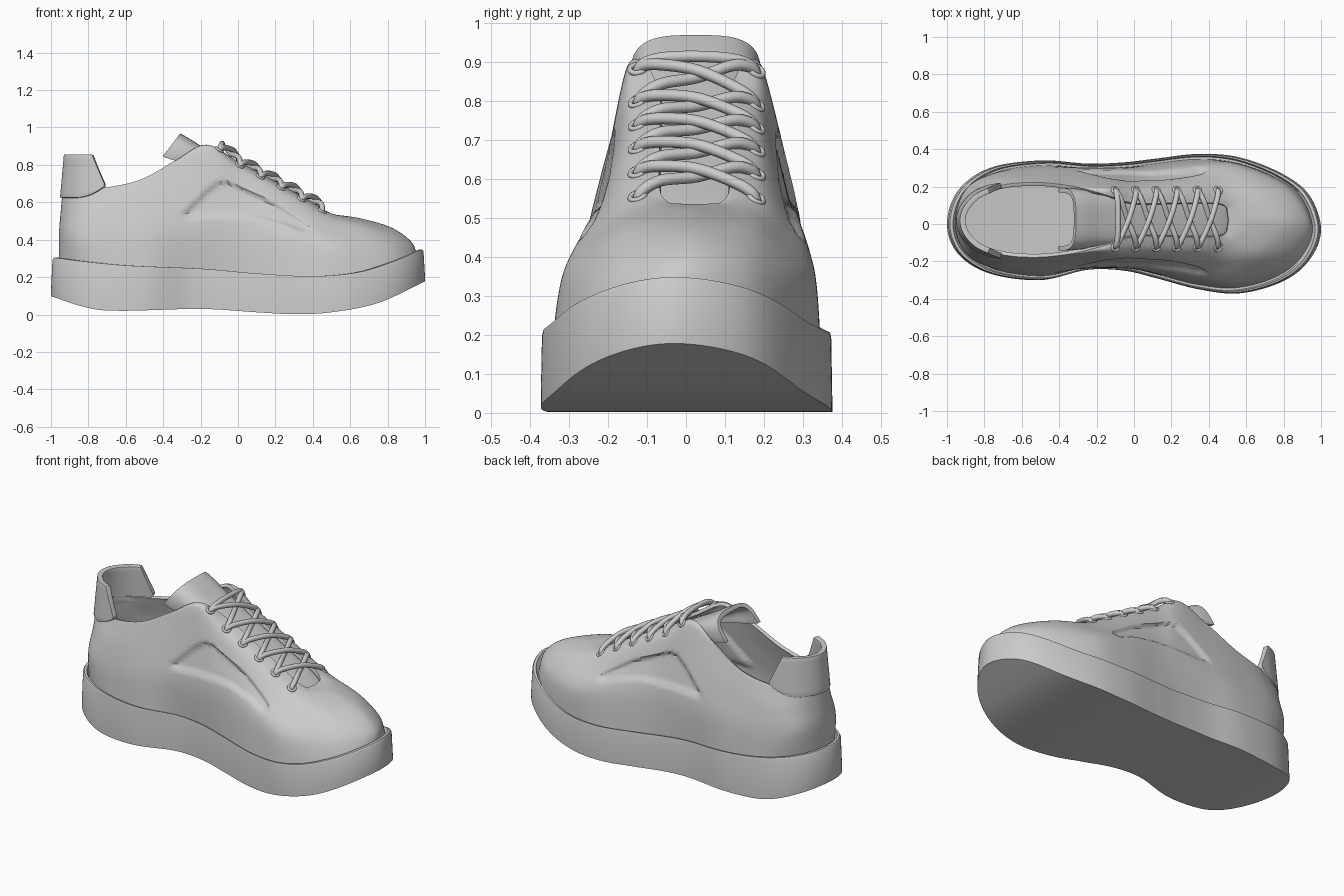
import bpy, math
from mathutils import Vector
from mathutils.bvhtree import BVHTree

if "Cube" in bpy.data.objects:
    bpy.data.objects.remove(bpy.data.objects["Cube"])

SEG = 12  # samples between control stations


def catmull(pts, n, closed=False):
    pts = [Vector(p) for p in pts]
    m, out = len(pts), []
    get = (lambda i: pts[i % m]) if closed else (lambda i: pts[max(0, min(m - 1, i))])
    for i in range(m if closed else m - 1):
        a, b, c, d = get(i - 1), get(i), get(i + 1), get(i + 2)
        for k in range(n):
            t = k / n
            out.append(0.5 * (2 * b + (c - a) * t + (2 * a - 5 * b + 4 * c - d) * t * t
                              + (3 * b - a - 3 * c + d) * t ** 3))
    if not closed:
        out.append(pts[-1].copy())
    return out


def height(table):
    line = catmull([(x, z, 0) for x, z in table], 10)

    def f(x):
        x = max(line[0].x, min(line[-1].x, x))
        for a, b in zip(line, line[1:]):
            if x <= b.x:
                return a.y + (b.y - a.y) * (x - a.x) / max(b.x - a.x, 1e-6)
        return line[-1].y
    return f


def grid_faces(rows, cols, closed):
    return [(r * cols + c, (r + 1) * cols + c, (r + 1) * cols + (c + 1) % cols, r * cols + (c + 1) % cols)
            for r in range(rows - 1) for c in range(cols if closed else cols - 1)]


def make(name, verts, faces, thick=0.0, angle=40):
    me = bpy.data.meshes.new(name)
    me.from_pydata([tuple(v) for v in verts], [], faces)
    ob = bpy.data.objects.new(name, me)
    bpy.context.collection.objects.link(ob)
    bpy.ops.object.select_all(action='DESELECT')
    ob.select_set(True)
    bpy.context.view_layer.objects.active = ob
    bpy.ops.object.shade_smooth_by_angle(angle=math.radians(angle))
    if thick:
        s = ob.modifiers.new("thickness", 'SOLIDIFY')
        s.thickness, s.offset = thick, -1
        b = ob.modifiers.new("soft_edge", 'BEVEL')
        b.width, b.segments, b.angle_limit = thick * 0.3, 2, math.radians(60)
    return ob


# Shared outline: x, y on the far side, y on the near side (heel to toe)
OUT = [(-1, 0, 0), (-.94, .18, -.16), (-.77, .30, -.265), (-.5, .34, -.30), (-.25, .323, -.245),
       (-.05, .33, -.25), (.12, .35, -.29), (.35, .375, -.35), (.57, .355, -.37),
       (.80, .265, -.305), (.94, .15, -.19), (1, -.03, -.03)]
z_bot = height([(-1, .098), (-.8, .035), (-.62, .02), (-.2, .03), (.1, .012), (.3, .002),
                (.5, .012), (.75, .062), (1, .178)])
z_top = height([(-1, .305), (-.85, .285), (-.6, .262), (-.2, .245), (.1, .22), (.4, .205),
                (.65, .225), (.85, .285), (1, .348)])


def loop(far, near):
    return catmull(far + near[-2:0:-1], SEG, True)


# Sole with a raised rim around the upper
outline = loop([(x, a, 0) for x, a, b in OUT], [(x, b, 0) for x, a, b in OUT])
N = len(outline)
verts = []
LEVELS = [(1, z_bot, 0), (1, z_bot, .02), (.992, z_top, -.012), (.984, z_top, 0),
          (.968, z_top, 0), (.955, z_top, -.03)]
for s, f, dz in LEVELS:
    verts += [(p.x * s, p.y * s, f(p.x) + dz) for p in outline]
faces = grid_faces(6, N, True)
for i in range(N // 2):
    q = list(dict.fromkeys([i, (N - i) % N, N - i - 1, i + 1]))
    faces.append([k + 5 * N for k in q])
    faces.append(q[::-1])
make("sole", verts, faces, angle=50)

# Upper: rings from the sole to the collar and throat edge (x, half width, z)
LOW = [(-.957, 0, .43), (-.90, .17, .42), (-.75, .25, .40), (-.5, .28, .42), (-.27, .268, .45),
       (-.07, .265, .46), (.08, .275, .44), (.3, .305, .40), (.52, .315, .36), (.74, .24, .36),
       (.86, .14, .385), (.93, 0, .385)]
MID = [(-.948, 0, .55), (-.885, .15, .54), (-.74, .225, .54), (-.5, .245, .58), (-.29, .23, .65),
       (-.10, .222, .68), (.03, .225, .62), (.25, .24, .54), (.48, .235, .475), (.66, .18, .47),
       (.75, .10, .472), (.82, 0, .465)]
SHO = [(-.94, 0, .64), (-.875, .13, .64), (-.71, .195, .65), (-.52, .21, .695), (-.33, .19, .80),
       (-.15, .175, .88), (0, .17, .785), (.22, .17, .67), (.44, .16, .555), (.54, .11, .527),
       (.60, .06, .52), (.65, 0, .515)]
TOP = [(-.935, 0, .68), (-.87, .125, .67), (-.71, .185, .679), (-.52, .20, .722), (-.33, .18, .826),
       (-.17, .14, .908), (0, .09, .82), (.22, .09, .70), (.43, .09, .58), (.49, .07, .542),
       (.50, .035, .536), (.505, 0, .535)]
rings = [loop([(x * .957, a * .925, z_top(x) - .04) for x, a, b in OUT],
              [(x * .957, b * .925, z_top(x) - .04) for x, a, b in OUT])]
for lev, f in [(LOW, .4), (MID, .7), (SHO, 1), (TOP, 1)]:
    yc = [(o[1] + o[2]) * .46 * (1 - f) + .022 * f for o in OUT]
    rings.append(loop([(x, c + w, z) for (x, w, z), c in zip(lev, yc)],
                      [(x, c - w, z) for (x, w, z), c in zip(lev, yc)]))
columns = [catmull([r[c] for r in rings], 12) for c in range(N)]
rows = len(columns[0])
verts = [columns[c][r] for r in range(rows) for c in range(N)]

# Recessed side panels pressed into both flanks
PANEL = [Vector(p) for p in [(-.32, .515), (-.17, .665), (-.10, .715), (-.05, .712), (.2, .595),
                             (.37, .485), (.395, .45), (.35, .435), (.25, .48), (.1, .515), (-.1, .525)]]


def panel_depth(x, z):
    inside, dist, p = False, 9, Vector((x, z))
    for a, b in zip(PANEL, PANEL[1:] + PANEL[:1]):
        if (a.y > z) != (b.y > z) and x < a.x + (b.x - a.x) * (z - a.y) / (b.y - a.y):
            inside = not inside
        t = max(0, min(1, (p - a).dot(b - a) / (b - a).length_squared))
        dist = min(dist, (p - a - (b - a) * t).length)
    return .018 * min(1, dist / .015) if inside else 0


for v in verts:
    if abs(v.y) > .12:
        v.y -= math.copysign(panel_depth(v.x, v.z), v.y)
faces = grid_faces(rows, N, True)
make("upper", verts, faces, .02)
surface = BVHTree.FromPolygons([tuple(v) for v in verts], faces)

# Heel tab wrapped around the back of the collar
half = [(-.72, .207, 0), (-.80, .186, 0), (-.875, .145, 0), (-.932, .076, 0)]
plan = catmull([(x, -w, 0) for x, w, _ in half] + [(-.952, 0, 0)] + half[::-1], 10)
verts = []
for k in range(9):
    for p in plan:
        lo = .625 + .06 * max(0, (p.x + .87) / .15) ** 2
        hi = min(.855, .70 + (-.72 - p.x) / .08 * .155)
        z = lo + (hi - lo) * k / 8
        lean = (z - .62) / .235
        verts.append((p.x * (1 - .022 * lean), p.y * (1 - .07 * lean) + .018, z))
make("heel_tab", verts, grid_faces(9, len(plan), False), .03)

# Tongue: arched shell under the throat (x, z, half width, arch depth)
path = catmull([(-.31, .968, .168, .155), (-.25, .935, .165, .14), (-.17, .885, .15, .10),
                (0, .79, .13, .05), (.22, .665, .13, .05), (.44, .545, .12, .05), (.52, .49, .1, .04)], 6)
verts = []
for x, z, w, d in path:
    for k in range(33):
        a = (k / 16 - 1) * math.pi / 2
        u = math.copysign(abs(math.sin(a)) ** .6, a)
        drop = d * (1 - max(0, math.cos(a)) ** .6)
        verts.append((x - .6 * drop, .025 + w * u, z - .8 * drop))
make("tongue", verts, grid_faces(len(path), 33, False), .025)

# Eyelets on both flaps
holes = []
for i in range(6):
    pair = []
    for side in (-1, 1):
        x, y = -.10 + .11 * i, .028 + .152 * side
        hit, nor, _, _ = surface.ray_cast((x, y, 2), (0, 0, -1))
        if hit is None:
            hit, nor = Vector((x, y, .795 - .545 * x)), Vector((.4, .3 * side, .8))
        if nor.z < 0:
            nor = -nor
        bpy.ops.mesh.primitive_torus_add(location=hit, major_radius=.02, minor_radius=.007,
                                         major_segments=20, minor_segments=8,
                                         rotation=nor.to_track_quat('Z', 'Y').to_euler())
        bpy.context.object.name = "eyelet"
        bpy.ops.object.shade_smooth()
        pair.append(hit)
    holes.append(pair)

# Laces: crossing strands plus one bar at the top
laces = bpy.data.curves.new("laces", 'CURVE')
laces.dimensions, laces.bevel_depth, laces.bevel_resolution = '3D', .015, 3
laces.use_fill_caps = True


def strand(a, b, lift):
    pts = []
    for t, h in [(0, -.02), (.04, .012), (.2, .032), (.5, .03 + lift), (.8, .032), (.96, .012), (1, -.02)]:
        p = a.lerp(b, t)
        pts.append(p + Vector((.4, 0, .9)) * h)
    pts = catmull(pts, 6)
    sp = laces.splines.new('POLY')
    sp.points.add(len(pts) - 1)
    for q, p in zip(sp.points, pts):
        q.co = (*p, 1)
    sp.use_smooth = True


strand(holes[0][0], holes[0][1], .008)
for lower, upper in zip(holes[1:], holes):
    strand(lower[0], upper[1], -.006)
    strand(lower[1], upper[0], .016)
bpy.context.collection.objects.link(bpy.data.objects.new("laces", laces))
